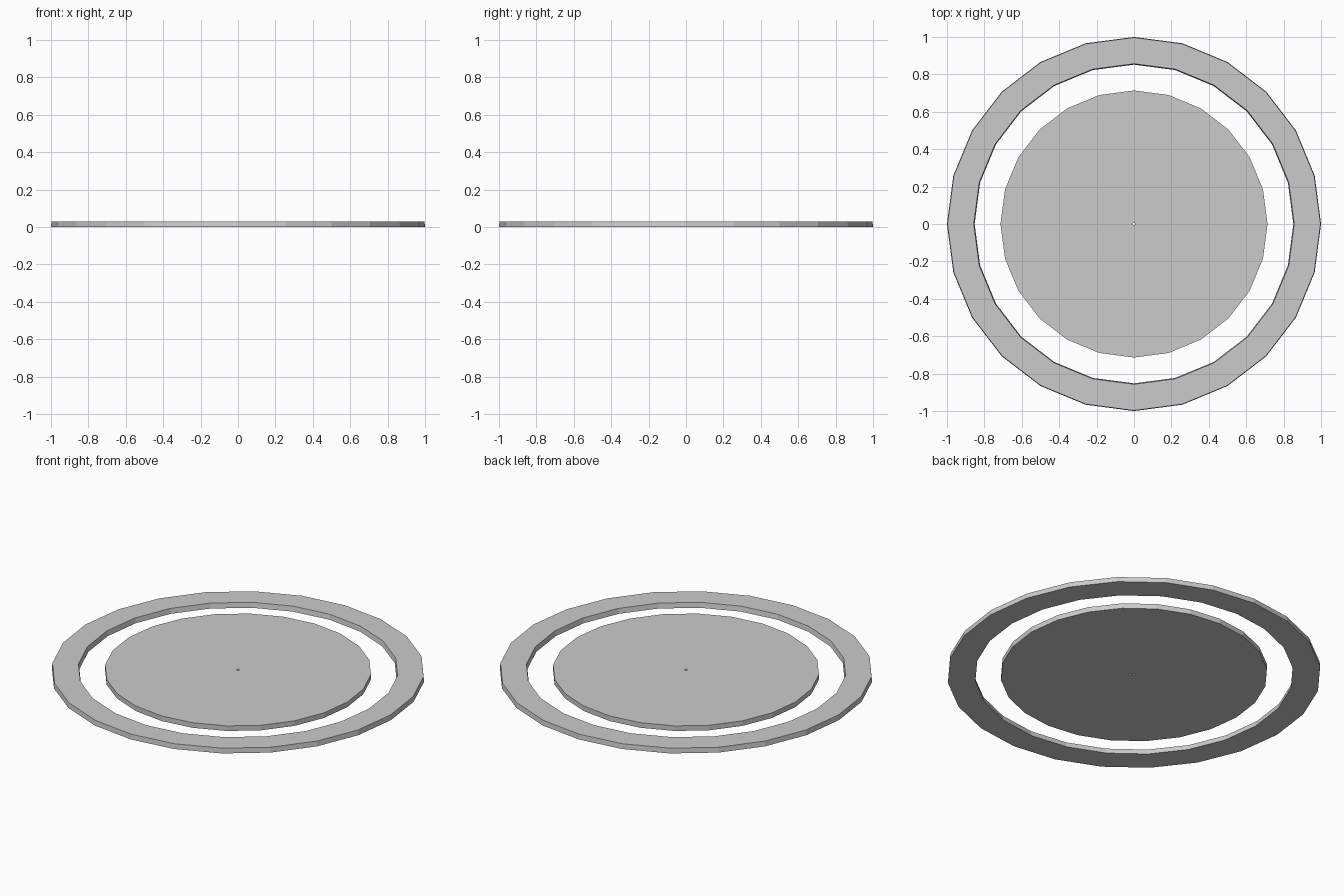
import bpy, bmesh, math

if "Cube" in bpy.data.objects:
    bpy.data.objects.remove(bpy.data.objects["Cube"])

SIDES = 24
HEIGHT = 0.03


def lathe_ring(name, profile):
    """Sweep a closed (radius, z) profile around z with flat facets."""
    bm = bmesh.new()
    loops = []
    for i in range(SIDES):
        a = 2 * math.pi * i / SIDES
        loops.append([bm.verts.new((r * math.cos(a), r * math.sin(a), z))
                      for r, z in profile])
    n = len(profile)
    for i in range(SIDES):
        a, b = loops[i], loops[(i + 1) % SIDES]
        for j in range(n):
            k = (j + 1) % n
            bm.faces.new((a[j], b[j], b[k], a[k]))
    bmesh.ops.recalc_face_normals(bm, faces=bm.faces)
    mesh = bpy.data.meshes.new(name)
    bm.to_mesh(mesh)
    bm.free()
    obj = bpy.data.objects.new(name, mesh)
    bpy.context.collection.objects.link(obj)
    return obj


# Outer ring, walls very slightly drafted
lathe_ring("outer_ring", [(0.852, 0), (1.0, 0), (0.997, HEIGHT), (0.857, HEIGHT)])

# Inner disc with a pinhole at its centre
lathe_ring("inner_disc", [(0.007, 0), (0.714, 0), (0.714, HEIGHT), (0.007, HEIGHT)])
